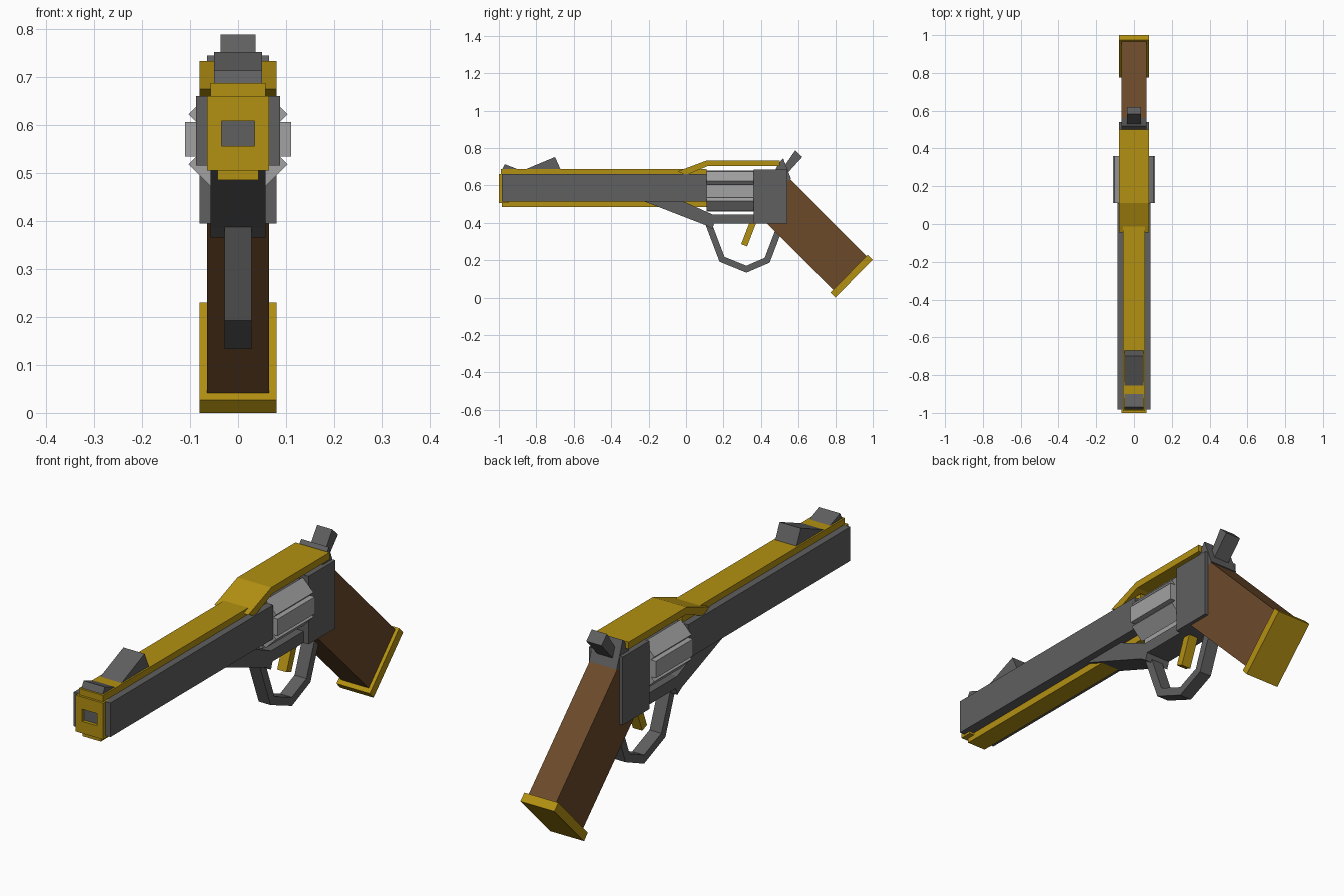
import bpy, bmesh, math
from mathutils import Matrix, Vector

old = bpy.data.objects.get("Cube")
if old:
    bpy.data.objects.remove(old, do_unlink=True)


def material(name, r, g, b):
    m = bpy.data.materials.new(name)
    m.use_nodes = True
    m.diffuse_color = (r, g, b, 1)
    m.node_tree.nodes["Principled BSDF"].inputs["Base Color"].default_value = (r, g, b, 1)
    return m


GOLD = material("gold", 0.45, 0.28, 0.006)
STEEL = material("dark steel", 0.115, 0.115, 0.115)
SILVER = material("light steel", 0.36, 0.36, 0.36)
WOOD = material("brown wood", 0.15, 0.068, 0.023)


def finish(name, bm, *mats):
    bmesh.ops.recalc_face_normals(bm, faces=bm.faces)
    me = bpy.data.meshes.new(name)
    bm.to_mesh(me)
    bm.free()
    for m in mats:
        me.materials.append(m)
    ob = bpy.data.objects.new(name, me)
    bpy.context.scene.collection.objects.link(ob)
    return ob


def add_prism(bm, points, half):
    """Extrude a side profile of (y, z) points across the width."""
    face = bm.faces.new([bm.verts.new((-half, y, z)) for y, z in points])
    out = bmesh.ops.extrude_face_region(bm, geom=[face])
    moved = [v for v in out["geom"] if isinstance(v, bmesh.types.BMVert)]
    bmesh.ops.translate(bm, verts=moved, vec=(2 * half, 0, 0))


def prism(name, points, half, mat):
    bm = bmesh.new()
    add_prism(bm, points, half)
    return finish(name, bm, mat)


def rect(y0, y1, z0, z1):
    return [(y0, z0), (y1, z0), (y1, z1), (y0, z1)]


def box(name, y0, y1, z0, z1, half, mat):
    return prism(name, rect(y0, y1, z0, z1), half, mat)


def mitred_strip(path, thick):
    """Outline of constant thickness around an open (y, z) path."""
    pts = [Vector(p) for p in path]
    left, right = [], []
    for i, p in enumerate(pts):
        dirs = [(b - a).normalized() for a, b in zip(pts, pts[1:])][max(i - 1, 0):i + 1]
        normals = [Vector((-d.y, d.x)) for d in dirs]
        n = sum(normals, Vector((0, 0))).normalized()
        offset = n * thick / 2 / n.dot(normals[0])
        left.append(p + offset)
        right.append(p - offset)
    return left + right[::-1]


# Barrel with gold rails above and below
box("barrel", -0.983, 0.11, 0.515, 0.66, 0.087, STEEL)
box("barrel_top_rail", -0.99, 0.11, 0.64, 0.687, 0.057, GOLD)
box("barrel_bottom_rail", -0.985, 0.11, 0.485, 0.53, 0.043, GOLD)

# Muzzle cap with a square recessed bore
bm = bmesh.new()
add_prism(bm, rect(-1, -0.95, 0.505, 0.66), 0.065)
bmesh.ops.recalc_face_normals(bm, faces=bm.faces)
front = min(bm.faces, key=lambda f: f.calc_center_median().y)
bmesh.ops.inset_region(bm, faces=[front], thickness=0.043)
for v in front.verts:
    v.co.z = 0.582 + math.copysign(0.026, v.co.z - 0.582)
floor = bmesh.ops.extrude_discrete_faces(bm, faces=[front])["faces"][0]
bmesh.ops.translate(bm, verts=floor.verts, vec=(0, 0.014, 0))
floor.material_index = 1
finish("muzzle_cap", bm, GOLD, STEEL)

# Sights
prism("front_sight", [(-0.985, 0.68), (-0.968, 0.713), (-0.9, 0.687), (-0.9, 0.68)], 0.05, STEEL)
prism("middle_sight", [(-0.86, 0.685), (-0.7, 0.752), (-0.67, 0.685)], 0.05, STEEL)

# Top strap over the cylinder
prism("top_strap", [(-0.045, 0.675), (0.11, 0.733), (0.5, 0.733), (0.5, 0.703),
                    (0.115, 0.703), (0.0, 0.655)], 0.08, GOLD)

# Cylinder made of four crossed bars
bm = bmesh.new()
for i in range(4):
    m = (Matrix.Translation((0, 0.235, 0.57)) @ Matrix.Rotation(i * math.pi / 4, 4, 'Y')
         @ Matrix.Diagonal((0.22, 0.25, 0.072, 1)))
    bmesh.ops.create_cube(bm, size=1, matrix=m)
finish("cylinder", bm, SILVER)

# Frame
box("rear_frame", 0.36, 0.54, 0.395, 0.685, 0.08, STEEL)
box("lower_frame", 0.12, 0.37, 0.396, 0.445, 0.057, STEEL)
prism("under_barrel_brace", [(-0.23, 0.517), (-0.02, 0.517), (0.163, 0.435),
                             (0.14, 0.365), (0.11, 0.385)], 0.057, STEEL)

# Hammer
prism("hammer_base", [(0.47, 0.67), (0.492, 0.715), (0.518, 0.745), (0.56, 0.635),
                      (0.53, 0.62)], 0.065, STEEL)
prism("hammer_spur", [(0.52, 0.697), (0.583, 0.788), (0.62, 0.752), (0.545, 0.67)], 0.036, STEEL)

# Trigger and guard
guard = [(0.12, 0.395), (0.192, 0.205), (0.322, 0.152), (0.433, 0.2), (0.49, 0.35)]
prism("trigger_guard", mitred_strip(guard, 0.034), 0.028, STEEL)
prism("trigger", mitred_strip([(0.36, 0.41), (0.31, 0.28)], 0.034), 0.022, GOLD)

# Grip and butt cap
prism("grip", [(0.43, 0.397), (0.5, 0.66), (0.545, 0.645), (0.97, 0.22), (0.79, 0.04)], 0.065, WOOD)
prism("butt_cap", [(0.775, 0.027), (0.8, 0.0), (1.0, 0.203), (0.973, 0.23)], 0.08, GOLD)
